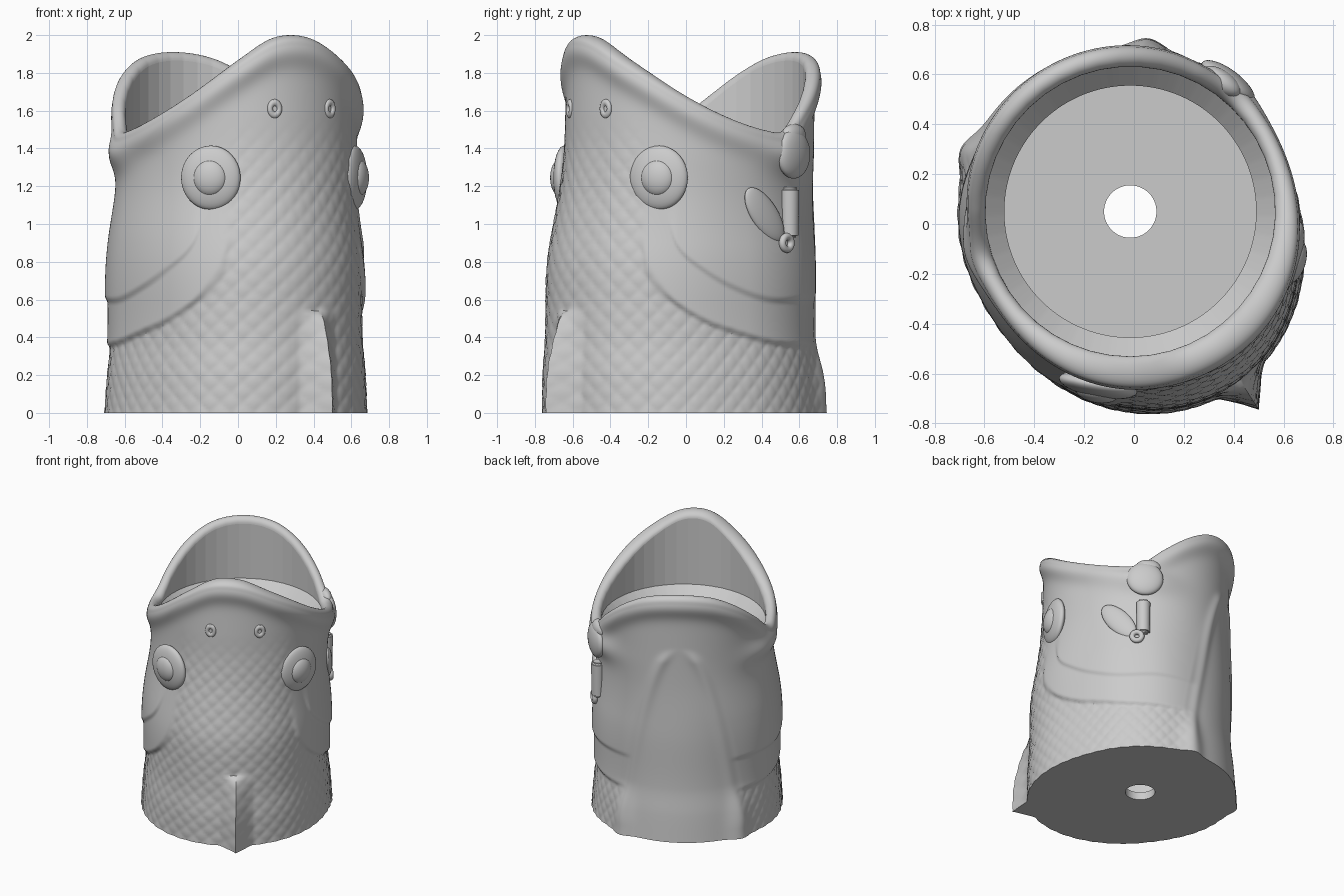
import bpy, bmesh, math
from math import sin, cos, pi, exp, sqrt, radians
from mathutils import Matrix, Vector

cube = bpy.data.objects.get("Cube")
if cube:
    bpy.data.objects.remove(cube)

CX, CY, AXIS = -0.015, 0.05, -58      # cup centre and direction of the fish's back
COLS, ROWS, ARC = 360, 130, 12

grey = bpy.data.materials.new("plain_grey")
grey.use_nodes = True
grey.diffuse_color = (0.6, 0.6, 0.6, 1)
grey.node_tree.nodes["Principled BSDF"].inputs["Base Color"].default_value = (0.6, 0.6, 0.6, 1)


def curve(points, x):
    """Smooth curve through points."""
    if x <= points[0][0]:
        return points[0][1]
    for i in range(len(points) - 1):
        (x0, y0), (x1, y1) = points[i], points[i + 1]
        if x <= x1:
            xa, ya = points[max(i - 1, 0)]
            xb, yb = points[min(i + 2, len(points) - 1)]
            h, t = x1 - x0, (x - x0) / (x1 - x0)
            m0, m1 = (y1 - ya) / (x1 - xa) * h, (yb - y0) / (xb - x0) * h
            return ((2*t**3 - 3*t*t + 1) * y0 + (t**3 - 2*t*t + t) * m0
                    + (3*t*t - 2*t**3) * y1 + (t**3 - t*t) * m1)
    return points[-1][1]


def step(a, b, x):
    t = min(max((x - a) / (b - a), 0), 1)
    return t * t * (3 - 2 * t)


def bell(x, width):
    return exp(-(x / width) ** 2)


RIM = [(-12, 1.975), (0, 2), (12, 1.975), (28, 1.87), (55, 1.67), (75, 1.56), (95, 1.495),
       (107, 1.495), (123, 1.63), (143, 1.79), (160, 1.88), (180, 1.91), (200, 1.88)]
SIDE = [(0, 0.67), (0.2, 0.655), (0.4, 0.635), (0.8, 0.635), (1.2, 0.625), (1.6, 0.63), (2, 0.64)]
BACK = [(0, 0.15), (0.3, 0.17), (0.6, 0.17), (0.8, 0.16), (1, 0.13), (1.2, 0.1),
        (1.4, 0.08), (1.6, 0.07), (2, 0.04)]
GILL = [(32, 1.05), (36, 0.8), (42, 0.66), (60, 0.5), (80, 0.42), (100, 0.37), (130, 0.35)]
CHEEK = [(44, 1.05), (50, 0.88), (60, 0.77), (75, 0.67), (95, 0.6), (120, 0.6)]


def rim(p):
    return curve(RIM, abs(p + 5 * bell(p, 35)))


def radius(p, z):
    """Outer radius at angle p from the back, height z."""
    a, top = abs(p), rim(p)
    r = curve(SIDE, z) - 0.022 * sin(radians(p)) * (1 - step(0.9, 1.4, z))
    if abs(p + 6) < 90:
        r += curve(BACK, z) * cos(radians(p + 6)) ** 2
    # lips, swelling at the mouth corners
    corner = bell(a - 113, 18)
    r += (0.034 - 0.01 * corner) * bell(top - z - 0.08, 0.08)
    r += 0.045 * corner * bell(z - 1.36, 0.09)
    # overlapping gill covers
    throat = 33 * sqrt(max(1.5 - z, 0))
    belly = 180 - a
    open_side = step(0, 8, belly - throat)
    soft = 0.02 + 0.06 * step(50, 36, a)
    gill = step(-soft, soft, z - curve(GILL, a)) * step(30, 38, a)
    cheek = step(-0.02, 0.02, z - curve(CHEEK, a)) * step(43, 50, a)
    r += open_side * (1 - 0.6 * step(115, 150, a)) * (
        0.024 * gill * (1 - step(0.6, 1.2, z)) + 0.014 * cheek * (1 - step(0.8, 1.3, z)))
    # throat outline
    if z < 1.5:
        r += 0.014 * bell(belly - throat, 4) * step(0, 0.3, z) * step(0, 0.12, 1.5 - z)
    # scales
    s = radians(p) * 0.74
    mask = (1 - gill) * open_side * (1 - step(1.2, 1.6, z))
    r += 0.006 * mask * sqrt(abs(sin(29 * (s + z)) * sin(29 * (s - z))))
    # back fin and pair of belly fins
    if z < 0.54:
        r += 0.125 * max(0, 1 - abs(p - 1) / 9) ** 1.5 * sqrt(1 - (z / 0.54) ** 2)
    r += 0.042 * bell(a - 142, 7) * (1 - step(0.08, 0.42, z))
    return r


def place(p, z, lift=0.0, turn=0.0):
    """Matrix on the body surface: x sideways, y up, z outward."""
    t = radians(p + AXIS)
    n, side, up = Vector((cos(t), sin(t), 0)), Vector((-sin(t), cos(t), 0)), Vector((0, 0, 1))
    m = Matrix((side, up, n)).transposed().to_4x4()
    m.translation = Vector((CX, CY, z)) + n * (radius(p, z) + lift)
    return m @ Matrix.Rotation(radians(turn), 4, 'Z')


def finish(name, bm, angle=32):
    bmesh.ops.recalc_face_normals(bm, faces=bm.faces)
    me = bpy.data.meshes.new(name)
    bm.to_mesh(me)
    bm.free()
    me.materials.append(grey)
    ob = bpy.data.objects.new(name, me)
    bpy.context.collection.objects.link(ob)
    bpy.ops.object.select_all(action='DESELECT')
    ob.select_set(True)
    bpy.context.view_layer.objects.active = ob
    bpy.ops.object.shade_smooth_by_angle(angle=radians(angle))
    return ob


def dome(name, matrix, sx, sy, sz):
    bm = bmesh.new()
    bmesh.ops.create_uvsphere(bm, u_segments=40, v_segments=20, radius=1,
                              matrix=matrix @ Matrix.Diagonal((sx, sy, sz, 1)))
    finish(name, bm)


def ring(name, matrix, major, minor, stretch=1):
    bm = bmesh.new()
    loops = []
    for i in range(28):
        a = 2 * pi * i / 28
        loops.append([bm.verts.new(matrix @ Vector((
            (major + minor * cos(b)) * cos(a), (major + minor * cos(b)) * sin(a) * stretch,
            minor * sin(b)))) for b in (2 * pi * j / 12 for j in range(12))])
    for i in range(28):
        for j in range(12):
            k, l = (i + 1) % 28, (j + 1) % 12
            bm.faces.new((loops[i][j], loops[k][j], loops[k][l], loops[i][l]))
    finish(name, bm)


# Body: one closed section swept round the cup, with a faceted upper inner wall
def section(p):
    top = rim(p)
    edge = top - 0.045
    pts = [(radius(p, edge * i / ROWS), edge * i / ROWS) for i in range(ROWS + 1)]
    outer = pts[-1][0]
    inner = 0.581 * cos(radians(4)) / cos(radians(p % 8 - 4))
    mid, half = (outer + inner) / 2, (outer - inner) / 2
    for i in range(1, ARC + 1):
        a = pi * i / ARC
        pts.append((mid + half * cos(a), edge + 0.045 * sin(a)))
    return pts + [(inner, 1.44), (0.505, 1.365), (0.505, 0.06), (0.105, 0.06), (0.105, 0)]


bm = bmesh.new()
strips = []
for c in range(COLS):
    p = c * 360 / COLS - 180
    t = radians(p + AXIS)
    strips.append([bm.verts.new((CX + r * cos(t), CY + r * sin(t), z)) for r, z in section(p)])
for c in range(COLS):
    a, b = strips[c], strips[(c + 1) % COLS]
    for i in range(len(a)):
        j = (i + 1) % len(a)
        bm.faces.new((a[i], b[i], b[j], a[j]))
per_strip = len(strips[0])
body = finish("fish_cup_body", bm)
for face in body.data.polygons:
    if face.index % per_strip == ROWS + ARC:
        face.use_smooth = False

# Eyes and nostrils on both sides
for side, p, lift in (("left", 41, 0.008), ("right", -42.5, 0.03)):
    dome(side + "_eye", place(p, 1.245, lift - 0.012), 0.16, 0.17, 0.05)
    dome(side + "_pupil", place(p, 1.245, lift + 0.01), 0.092, 0.098, 0.05)
for side, sign in (("left", 1), ("right", -1)):
    ring(side + "_nostril", place(14.5 * sign, 1.61, -0.003), 0.026, 0.015, 1.25)

# Lure hanging from the left mouth corner
dome("lure_knot", place(111, 1.37, -0.03), 0.13, 0.13, 0.05)
dome("lure_knot_top", place(113, 1.47, -0.025), 0.09, 0.06, 0.045)
bm = bmesh.new()
rod = place(110, 1.06, 0.012) @ Matrix.Rotation(pi / 2, 4, 'X')
bmesh.ops.create_cone(bm, cap_ends=True, segments=24, radius1=0.05, radius2=0.046, depth=0.27,
                      matrix=rod)
bmesh.ops.bevel(bm, geom=[e for e in bm.edges if len(e.link_faces[0].verts) > 4
                          or len(e.link_faces[1].verts) > 4],
                offset=0.015, segments=3, affect='EDGES')
finish("lure_rod", bm)
ring("lure_ring", place(106, 0.9, 0.015), 0.034, 0.019)
dome("lure_blade", place(94, 1.05, 0.0, 40), 0.08, 0.175, 0.03)
